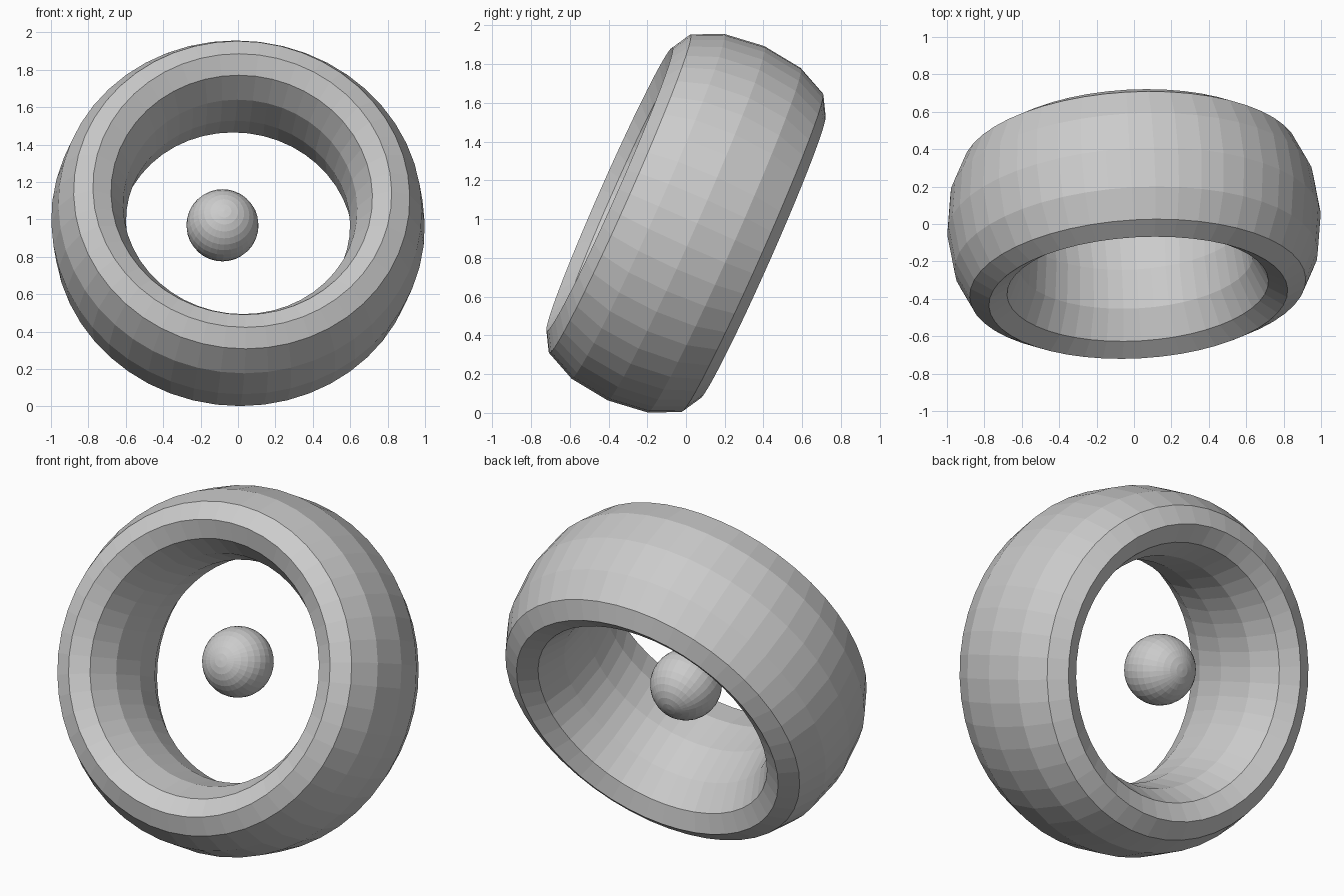
import bpy
from mathutils import Vector

if "Cube" in bpy.data.objects:
    bpy.data.objects.remove(bpy.data.objects["Cube"])

# Shared tilt: the ring's axle leans back and slightly sideways
tilt = Vector((0.053, -0.913, 0.405)).to_track_quat('Z', 'Y').to_euler()

# Wide faceted ring: a torus stretched along its axle
bpy.ops.mesh.primitive_torus_add(major_radius=0.8, minor_radius=0.2,
                                 major_segments=48, minor_segments=12,
                                 location=(0, 0, 0.979), rotation=tilt)
ring = bpy.context.object
ring.name = "ring"
ring.scale = (1, 1, 2.16)

# Small faceted ball floating in the hole
bpy.ops.mesh.primitive_uv_sphere_add(segments=32, ring_count=16, radius=0.193,
                                     location=(-0.083, 0.118, 0.968), rotation=tilt)
ball = bpy.context.object
ball.name = "centre_ball"

for part in (ring, ball):
    for face in part.data.polygons:
        face.use_smooth = False
